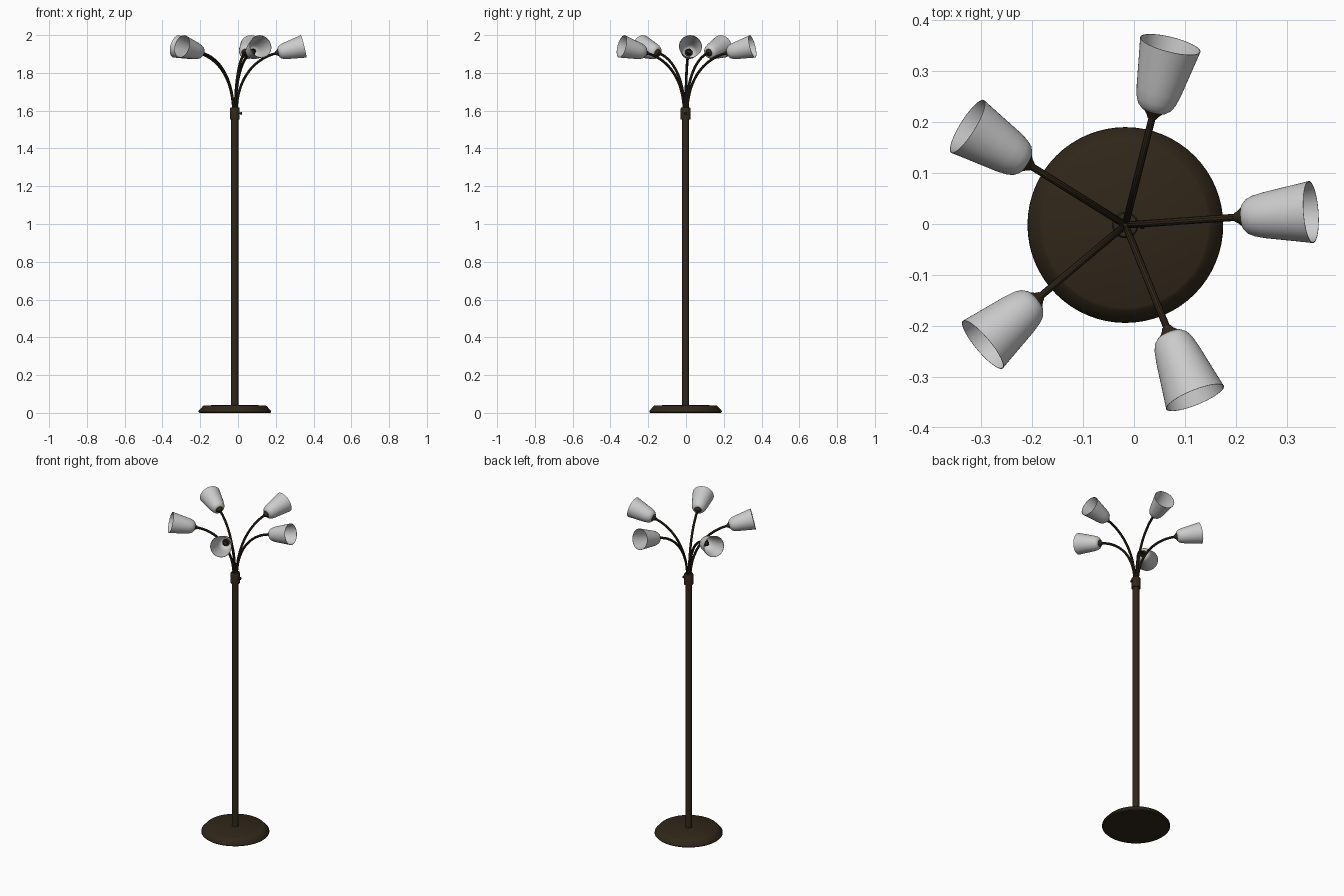
import bpy, bmesh, math
from mathutils import Vector, Matrix

if "Cube" in bpy.data.objects:
    bpy.data.objects.remove(bpy.data.objects["Cube"])

CX, CY = -0.017, -0.002
TILT = math.radians(14)

bronze = bpy.data.materials.new("dark_bronze")
bronze.diffuse_color = (0.03, 0.02, 0.01, 1)
bronze.use_nodes = True
bronze.node_tree.nodes["Principled BSDF"].inputs["Base Color"].default_value = bronze.diffuse_color


def finish(ob, mat):
    if mat:
        ob.data.materials.append(mat)
    bpy.ops.object.select_all(action='DESELECT')
    ob.select_set(True)
    bpy.context.view_layer.objects.active = ob
    bpy.ops.object.shade_smooth_by_angle(angle=math.radians(35))


def lathe(name, profile, matrix, mat=None, sides=32, closed=False):
    """Spin (radius, height) points about local z."""
    bm = bmesh.new()
    verts = [bm.verts.new((r, 0, z)) for r, z in profile]
    pairs = list(zip(verts, verts[1:]))
    if closed:
        pairs.append((verts[-1], verts[0]))
    edges = [bm.edges.new(p) for p in pairs]
    bmesh.ops.spin(bm, geom=verts + edges, cent=(0, 0, 0), axis=(0, 0, 1),
                   angle=math.tau, steps=sides, use_duplicate=False)
    bmesh.ops.remove_doubles(bm, verts=bm.verts, dist=1e-5)
    bmesh.ops.recalc_face_normals(bm, faces=bm.faces)
    me = bpy.data.meshes.new(name)
    bm.to_mesh(me)
    bm.free()
    ob = bpy.data.objects.new(name, me)
    bpy.context.collection.objects.link(ob)
    ob.matrix_world = matrix
    finish(ob, mat)
    return ob


centre = Matrix.Translation((CX, CY, 0))

# Weighted base, pole and collar
lathe("base", [(0, 0), (0.187, 0), (0.192, 0.005), (0.191, 0.012),
               (0.168, 0.037), (0.162, 0.04), (0, 0.042)], centre, bronze, 64)
lathe("pole", [(0, 0.038), (0.019, 0.038), (0.019, 1.57), (0, 1.57)], centre, bronze)
lathe("collar", [(0, 1.552), (0.026, 1.552), (0.026, 1.612), (0.023, 1.617),
                 (0, 1.617)], centre, bronze)

# Switch knob on the right of the collar
lathe("switch_knob", [(0, 0.02), (0.004, 0.02), (0.004, 0.03), (0.008, 0.03),
                      (0.008, 0.036), (0.006, 0.038), (0, 0.038)],
      Matrix.Translation((CX, CY, 1.586)) @ Matrix.Rotation(math.pi / 2, 4, 'Y'), bronze, 16)

# Profiles along the shade axis, starting at the arm tip
outer = [(0.014, 0.011), (0.025, 0.013), (0.034, 0.021), (0.040, 0.034), (0.045, 0.055),
         (0.050, 0.085), (0.055, 0.115), (0.061, 0.150)]
shade_profile = outer + [(r - 0.0015, z + (0.0015 if z < 0.02 else 0)) for r, z in reversed(outer)]
cap_profile = [(0, -0.004), (0.009, -0.004), (0.012, 0.002), (0.019, 0.010), (0.021, 0.014),
               (0.014, 0.016), (0.014, 0.045), (0.011, 0.045), (0.011, 0.03), (0, 0.03)]

tip = Vector((0.2195, 0, 1.904))
along = Vector((math.cos(TILT), 0, math.sin(TILT)))


def arm(name, matrix):
    cu = bpy.data.curves.new(name, 'CURVE')
    cu.dimensions = '3D'
    cu.bevel_depth = 0.007
    cu.bevel_resolution = 3
    cu.resolution_u = 20
    cu.use_fill_caps = True
    sp = cu.splines.new('BEZIER')
    sp.bezier_points.add(1)
    start = Vector((0.009, 0, 1.60))
    handles = [(start, start - Vector((0, 0, 0.05)), start + Vector((0.004, 0, 0.17))),
               (tip, tip - along * 0.12, tip + along * 0.05)]
    for p, (co, left, right) in zip(sp.bezier_points, handles):
        p.handle_left_type = p.handle_right_type = 'FREE'
        p.co, p.handle_left, p.handle_right = co, left, right
    ob = bpy.data.objects.new(name, cu)
    bpy.context.collection.objects.link(ob)
    ob.matrix_world = matrix
    bpy.ops.object.select_all(action='DESELECT')
    ob.select_set(True)
    bpy.context.view_layer.objects.active = ob
    bpy.ops.object.convert(target='MESH')
    finish(bpy.context.view_layer.objects.active, bronze)


# Five arms, each with a socket and a bell shade
for i in range(5):
    turn = centre @ Matrix.Rotation(math.radians(4 + 72 * i), 4, 'Z')
    axis = turn @ Matrix.Translation(tip) @ Matrix.Rotation(math.pi / 2 - TILT, 4, 'Y')
    arm(f"arm_{i + 1}", turn)
    lathe(f"socket_{i + 1}", cap_profile, axis, bronze, 24)
    lathe(f"shade_{i + 1}", shade_profile, axis, None, 40, closed=True)
